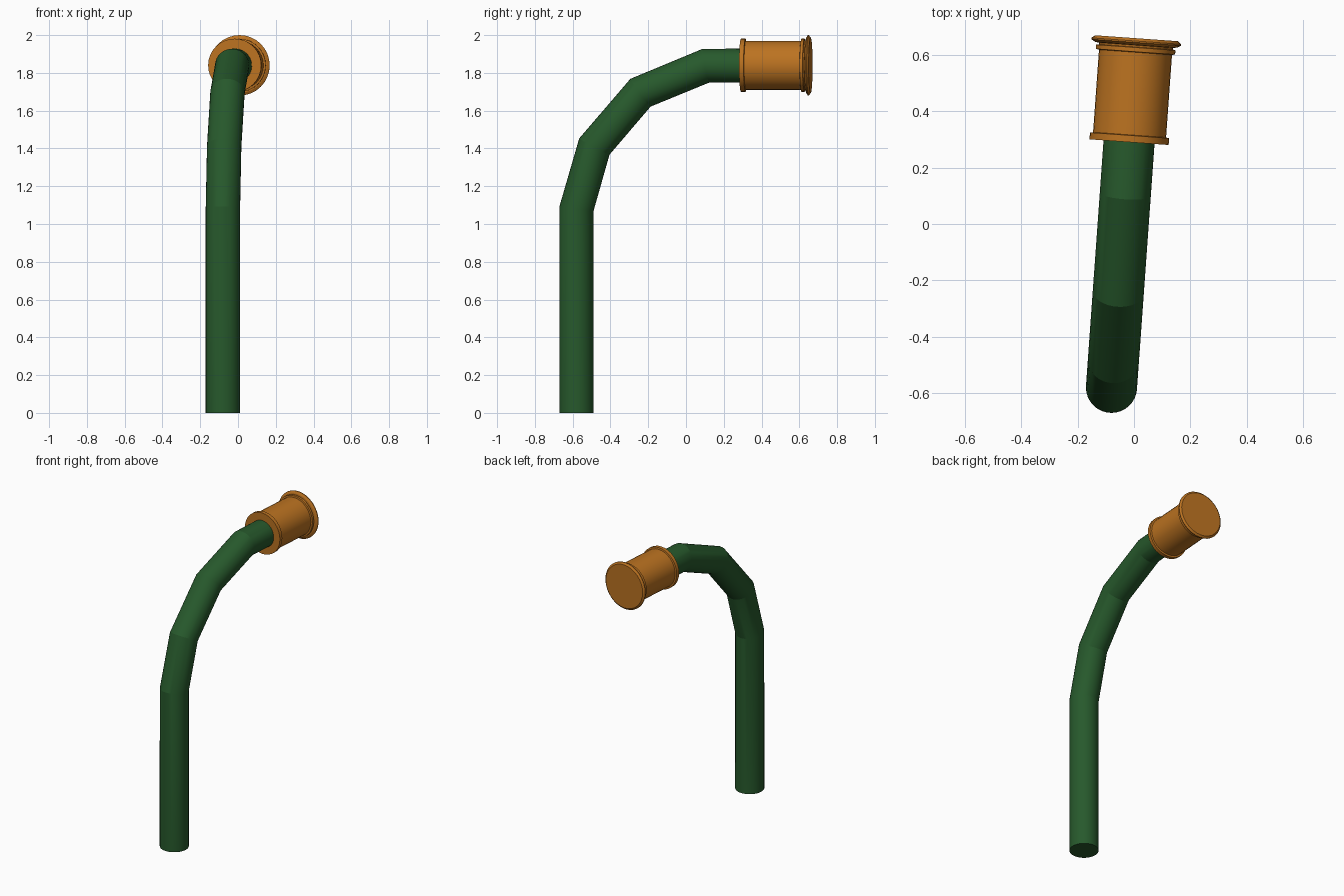
import bpy, bmesh, math
from mathutils import Vector, Matrix

if "Cube" in bpy.data.objects:
    bpy.data.objects.remove(bpy.data.objects["Cube"])

# Shared vertical plane of pipe and head, turned slightly about z
TURN = math.radians(-4.1)
BASE = Vector((-0.08, -0.58, 0))
PLACE = Matrix.Translation(BASE) @ Matrix.Rotation(TURN, 4, 'Z')


def finish(ob, color):
    mat = bpy.data.materials.new(ob.name + "_paint")
    mat.diffuse_color = color
    mat.use_nodes = True
    mat.node_tree.nodes["Principled BSDF"].inputs["Base Color"].default_value = mat.diffuse_color
    ob.data.materials.clear()
    ob.data.materials.append(mat)
    bpy.ops.object.select_all(action='DESELECT')
    ob.select_set(True)
    bpy.context.view_layer.objects.active = ob
    bpy.ops.object.shade_smooth_by_angle(angle=math.radians(14))


def lathe(name, profile, height, sides=32):
    """Revolve (radius, distance) points about the horizontal head axis."""
    bm = bmesh.new()
    rings = []
    for r, d in profile:
        rings.append([bm.verts.new(PLACE @ Vector((
            r * math.cos(math.tau * i / sides), d,
            height + r * math.sin(math.tau * i / sides)))) for i in range(sides)])
    for a, b in zip(rings, rings[1:]):
        for i in range(sides):
            j = (i + 1) % sides
            bm.faces.new((a[i], a[j], b[j], b[i]))
    bm.faces.new(rings[0])
    bm.faces.new(rings[-1])
    bmesh.ops.recalc_face_normals(bm, faces=bm.faces)
    me = bpy.data.meshes.new(name)
    bm.to_mesh(me)
    bm.free()
    ob = bpy.data.objects.new(name, me)
    bpy.context.collection.objects.link(ob)
    return ob


# Bent pipe: polyline of (forward distance, height)
path = [(0, 0), (0, 1.08), (0.095, 1.41), (0.34, 1.695), (0.687, 1.838), (0.95, 1.838)]
cu = bpy.data.curves.new("bent_pipe", 'CURVE')
cu.dimensions = '3D'
cu.bevel_depth = 0.091
cu.bevel_resolution = 14
cu.use_fill_caps = True
sp = cu.splines.new('POLY')
sp.points.add(len(path) - 1)
for p, (d, z) in zip(sp.points, path):
    p.co = (*(PLACE @ Vector((0, d, z))), 1)
pipe = bpy.data.objects.new("bent_pipe", cu)
bpy.context.collection.objects.link(pipe)
pipe.select_set(True)
bpy.context.view_layer.objects.active = pipe
bpy.ops.object.convert(target='MESH')
pipe = bpy.context.view_layer.objects.active
finish(pipe, (0.02, 0.10, 0.025, 1))

# Nozzle head with front rim, rear ring and end flange
head = lathe("nozzle_head", [
    (0.141, 0.873), (0.141, 0.897), (0.130, 0.899),
    (0.130, 1.193), (0.141, 1.195), (0.141, 1.210), (0.132, 1.212),
    (0.132, 1.218), (0.146, 1.220), (0.160, 1.228), (0.160, 1.233), (0.148, 1.243)], 1.84)
finish(head, (0.50, 0.17, 0.015, 1))
